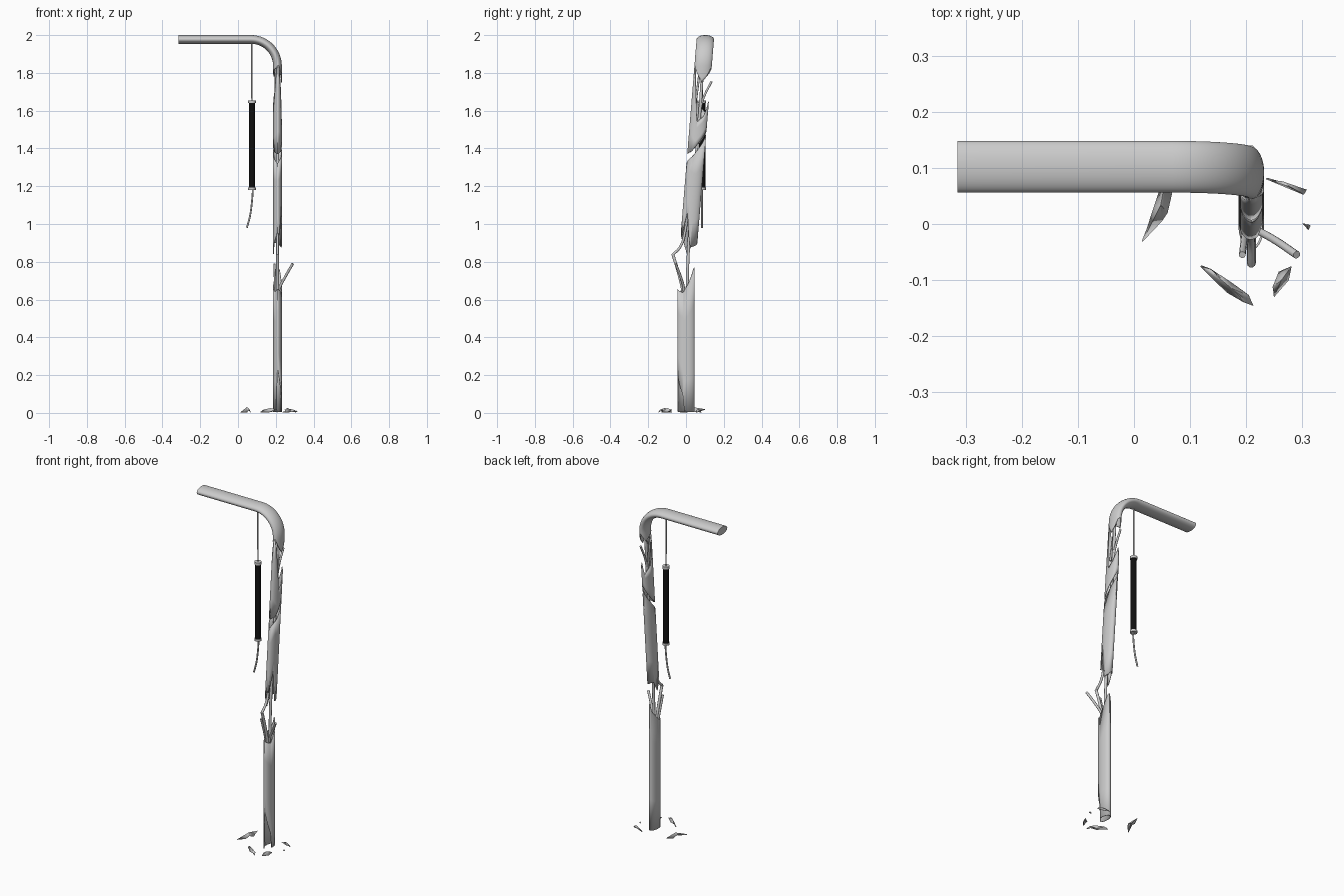
import bpy, bmesh, math

if "Cube" in bpy.data.objects:
    bpy.data.objects.remove(bpy.data.objects["Cube"])

PX, RX, RY = 0.209, 0.023, 0.046      # post centre x, ellipse half sizes
BEND, ARM_Z, ARM_END = 0.14, 1.977, -0.315
COLS = 96


def finish(ob, angle=35):
    bpy.ops.object.select_all(action='DESELECT')
    ob.select_set(True)
    bpy.context.view_layer.objects.active = ob
    bpy.ops.object.shade_smooth_by_angle(angle=math.radians(angle))


def link(name, mesh, thickness=0):
    ob = bpy.data.objects.new(name, mesh)
    bpy.context.collection.objects.link(ob)
    if thickness:
        m = ob.modifiers.new("thickness", 'SOLIDIFY')
        m.thickness, m.offset = thickness, -1
    finish(ob)
    return ob


def edge_height(pts, deg):
    # periodic jagged outline: (degrees, height) pairs
    p = sorted((a % 360, z) for a, z in pts)
    p = [(p[-1][0] - 360, p[-1][1])] + p + [(p[0][0] + 360, p[0][1])]
    for (a, za), (b, zb) in zip(p, p[1:]):
        if a <= deg <= b:
            return za + (zb - za) * (deg - a) / max(b - a, 1e-6)


def lean_y(z):
    return 0.102 + 0.0815 * (min(z, ARM_Z) - ARM_Z)


def shell(name, bottom, top, lean=True):
    # oval tube shell; top=None follows the bend and the arm
    bm = bmesh.new()
    cols = []
    for i in range(COLS):
        deg = 360 * i / COLS
        c, s = math.cos(math.radians(deg)), math.sin(math.radians(deg))
        z0 = edge_height(bottom, deg)
        z1 = ARM_Z - BEND if top is None else edge_height(top, deg)
        col = []
        for k in range(5):
            z = z0 + (z1 - z0) * k / 4
            col.append((PX + RX * c, (lean_y(z) if lean else 0) + RY * s, z))
        if top is None:
            for k in range(1, 17):
                a = math.pi / 2 * k / 16
                r = BEND + RX * c
                z = z1 + r * math.sin(a)
                col.append((PX - BEND + r * math.cos(a),
                            lean_y(z1 + BEND * math.sin(a)) + RY * s, z))
            col.append((ARM_END, col[-1][1], col[-1][2]))
        cols.append([bm.verts.new(v) for v in col])
    for i in range(COLS):
        a, b = cols[i], cols[(i + 1) % COLS]
        for k in range(len(a) - 1):
            bm.faces.new((a[k], b[k], b[k + 1], a[k + 1]))
    if top is None:
        bm.faces.new([col[-1] for col in cols])
    me = bpy.data.meshes.new(name)
    bm.to_mesh(me)
    return link(name, me, 0.004)


def cable(name, pts, r=0.007):
    cu = bpy.data.curves.new(name, 'CURVE')
    cu.dimensions = '3D'
    cu.bevel_depth, cu.bevel_resolution, cu.use_fill_caps = r, 3, True
    cu.resolution_u = 6
    sp = cu.splines.new('BEZIER')
    sp.bezier_points.add(len(pts) - 1)
    for bp, p in zip(sp.bezier_points, pts):
        bp.co = p
        bp.handle_left_type = bp.handle_right_type = 'AUTO'
    ob = bpy.data.objects.new(name, cu)
    bpy.context.collection.objects.link(ob)


def shard(name, pts, rise=0.02):
    # curved fragment lying on the ground
    bm = bmesh.new()
    n = len(pts)
    cx, cy = sum(p[0] for p in pts) / n, sum(p[1] for p in pts) / n
    mid = bm.verts.new((cx, cy, 0.006 + rise))
    rim = [bm.verts.new((x, y, 0.005 + rise * (k % 2) * 0.6)) for k, (x, y) in enumerate(pts)]
    for k in range(n):
        bm.faces.new((mid, rim[k], rim[(k + 1) % n]))
    bmesh.ops.recalc_face_normals(bm, faces=bm.faces)
    if sum(f.normal.z for f in bm.faces) < 0:
        bmesh.ops.reverse_faces(bm, faces=bm.faces)
    me = bpy.data.meshes.new(name)
    bm.to_mesh(me)
    link(name, me, 0.004)


def cylinder(name, r, x, y, z0, z1):
    bpy.ops.mesh.primitive_cylinder_add(vertices=32, radius=r, depth=z1 - z0,
                                        location=(x, y, (z0 + z1) / 2))
    ob = bpy.context.object
    ob.name = name
    finish(ob)
    return ob


# broken post, from the ground up to the curved arm
shell("lower_post",
      [(0, .005), (-12, .005), (-20, .09), (-86, .23), (-96, .16), (-106, .005), (180, .005), (90, .005)],
      [(-90, .655), (-20, .637), (12, .68), (60, .76), (85, .77), (120, .72), (180, .67), (230, .64)],
      lean=False)
shell("middle_post",
      [(-90, .955), (-60, .94), (-25, 1.06), (-5, .94), (12, .875), (50, .885), (90, .9),
       (150, .9), (185, .84), (215, .9)],
      [(-90, 1.32), (-20, 1.36), (60, 1.45), (90, 1.47), (130, 1.43), (180, 1.38), (225, 1.34)])
shell("upper_post",
      [(-90, 1.37), (-30, 1.385), (60, 1.48), (90, 1.50), (130, 1.46), (180, 1.41), (225, 1.38)],
      [(-95, 1.84), (-65, 1.84), (-40, 1.72), (-10, 1.54), (30, 1.57), (80, 1.65), (120, 1.58),
       (180, 1.62), (225, 1.7)])
shell("curved_arm",
      [(-90, 1.83), (-60, 1.825), (0, 1.75), (30, 1.78), (60, 1.82), (90, 1.83), (150, 1.78),
       (180, 1.80), (225, 1.82)], None)

# inner cables showing in the breaks
cable("side_cable", [(.205, -.01, .56), (.22, -.012, .66), (.25, -.028, .72), (.29, -.055, .79)])
cable("front_cable_lower", [(.209, -.005, .55), (.209, -.02, .66), (.209, -.045, .76), (.209, -.07, .84)], .008)
cable("front_cable_upper", [(.209, .01, 1.1), (.209, -.005, .96), (.209, -.03, .88), (.209, -.072, .835)], .007)
cable("left_cable", [(.2, 0, .55), (.197, -.02, .66), (.193, -.055, .79)], .006)
cable("core_cable", [(.209, .005, .5), (.209, .01, .8), (.209, .03, 1.1), (.209, .07, 1.55), (.209, .09, 1.85)], .008)
cable("back_cable", [(.209, .065, 1.55), (.209, .09, 1.66), (.209, .135, 1.755)], .006)
cable("short_cable", [(.202, .08, 1.87), (.2, .065, 1.75), (.205, .045, 1.6)], .006)

# hanging tube on a cord
LX, LY = 0.074, 0.085
black = bpy.data.materials.new("black")
black.diffuse_color = (0.005, 0.005, 0.005, 1)
black.use_nodes = True
black.node_tree.nodes["Principled BSDF"].inputs["Base Color"].default_value = black.diffuse_color
tube = cylinder("hanging_tube", .017, LX, LY, 1.19, 1.645)
tube.data.materials.append(black)
cylinder("tube_top_cap", .02, LX, LY, 1.64, 1.655)
cylinder("tube_bottom_cap", .02, LX, LY, 1.18, 1.192)
cable("hanging_cord", [(LX - .001, LY, 1.965), (LX, LY, 1.65)], .004)
cable("loose_cord", [(.079, LY, 1.185), (.073, LY, 1.11), (.063, LY, 1.04), (.047, LY, .98)], .005)

# fragments on the ground
shard("left_fragment", [(.015, -.032), (.035, .03), (.045, .06), (.06, .1), (.068, .055), (.06, .02), (.05, .005)], .025)
shard("front_fragment", [(.118, -.076), (.135, -.082), (.175, -.105), (.205, -.128), (.213, -.146), (.197, -.138), (.165, -.122)])
shard("right_fragment", [(.25, -.13), (.247, -.112), (.258, -.085), (.281, -.075), (.276, -.1)])
shard("back_fragment", [(.235, .08), (.265, .076), (.308, .061), (.303, .053), (.285, .059)], .015)
shard("small_fragment", [(.3, .001), (.309, 0), (.315, -.003), (.311, -.011)], .008)
